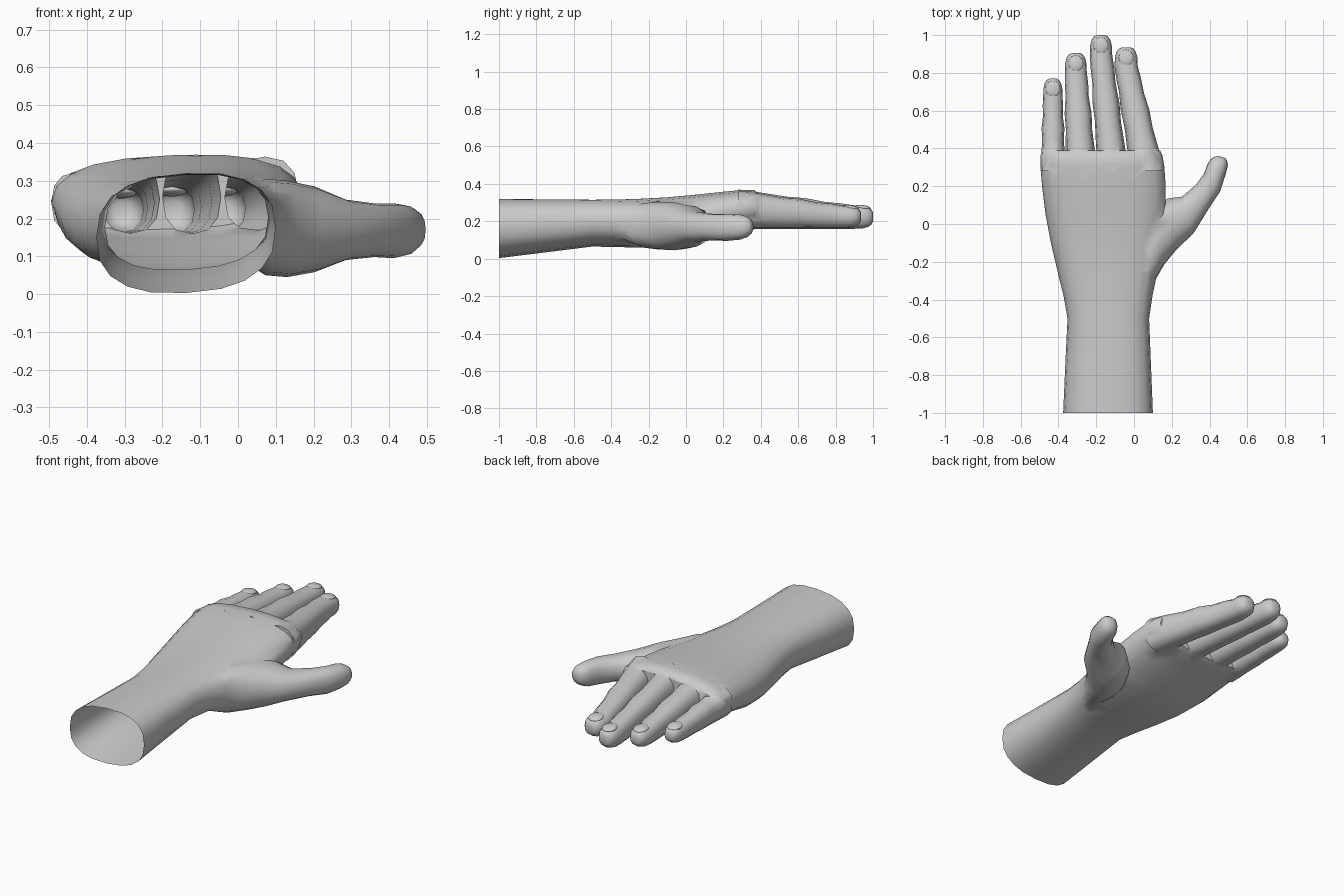
import bpy, bmesh
from math import sin, cos, pi, copysign
from mathutils import Vector

if "Cube" in bpy.data.objects:
    bpy.data.objects.remove(bpy.data.objects["Cube"])


def loft(name, stations, sides=16, power=2.4, roll=0.0):
    """Skin through rounded sections: (ax, ay, bx, by, z_low, z_high)."""
    bm = bmesh.new()
    rings = []
    for ax, ay, bx, by, lo, hi in stations:
        a, b = Vector((ax, ay, 0)), Vector((bx, by, 0))
        ring = []
        for i in range(sides):
            t = 2 * pi * i / sides
            u = copysign(abs(cos(t)) ** (2 / power), cos(t))
            v = copysign(abs(sin(t)) ** (2 / power), sin(t))
            p = (a + b) / 2 + (b - a) / 2 * u
            p.z = (lo + hi) / 2 + (hi - lo) / 2 * v + roll * u
            ring.append(bm.verts.new(p))
        rings.append(ring)
    for r, s in zip(rings, rings[1:]):
        for i in range(sides):
            j = (i + 1) % sides
            bm.faces.new((r[i], r[j], s[j], s[i]))
    bm.faces.new(rings[0])
    bm.faces.new(rings[-1])
    bmesh.ops.recalc_face_normals(bm, faces=bm.faces)
    me = bpy.data.meshes.new(name)
    bm.to_mesh(me)
    bm.free()
    ob = bpy.data.objects.new(name, me)
    bpy.context.collection.objects.link(ob)
    return ob


def finger(name, base, tip, y_tip, z_base, z_tip):
    """Tapering finger from inside the palm at y = 0.28 to a rounded tip."""
    y0, y1 = 0.28, y_tip - 0.10
    st = []
    for t, bulge in ((0, 0), (0.22, 0), (0.42, -0.003), (0.58, 0.003),
                     (0.75, -0.003), (0.88, 0.001), (1, 0)):
        y = y0 + (y1 - y0) * t
        m = lambda p, q: p + (q - p) * t
        st.append((m(base[0], tip[0]) - bulge, y, m(base[1], tip[1]) + bulge, y,
                   m(z_base[0], z_tip[0]), m(z_base[1], z_tip[1]) + bulge))
    cx, w = (tip[0] + tip[1]) / 2, (tip[1] - tip[0]) / 2
    cz, h = (z_tip[0] + z_tip[1]) / 2, (z_tip[1] - z_tip[0]) / 2
    for d, k in ((0.055, 0.97), (0.025, 0.84), (0.008, 0.64), (0, 0.38)):
        y = y_tip - d
        st.append((cx - w * k, y, cx + w * k, y, cz - h * k, cz + h * k))
    return loft(name, st, 12)


# forearm and palm in one skin
palm_rows = [(-1, -0.375, 0.10, 0.003, 0.32), (-0.75, -0.364, 0.09, 0.034, 0.317),
             (-0.5, -0.352, 0.08, 0.065, 0.315), (-0.38, -0.373, 0.098, 0.062, 0.316),
             (-0.25, -0.405, 0.125, 0.060, 0.320), (-0.1, -0.44, 0.15, 0.062, 0.328),
             (0.05, -0.468, 0.168, 0.080, 0.342), (0.2, -0.487, 0.168, 0.122, 0.358),
             (0.31, -0.495, 0.160, 0.148, 0.368), (0.365, -0.494, 0.150, 0.158, 0.366),
             (0.39, -0.480, 0.138, 0.172, 0.345)]
hand = loft("hand", [(l, y, r, y, lo, hi) for y, l, r, lo, hi in palm_rows],
            20, 2.5, 0.012)

# four fingers
fingers = [
    ("little_finger", (-0.494, -0.362), (-0.481, -0.378), 0.77, (0.160, 0.322), (0.170, 0.275)),
    ("ring_finger", (-0.362, -0.196), (-0.366, -0.250), 0.905, (0.160, 0.358), (0.165, 0.280)),
    ("middle_finger", (-0.192, -0.030), (-0.234, -0.116), 1.0, (0.160, 0.370), (0.160, 0.285)),
    ("index_finger", (-0.018, 0.160), (-0.103, 0.020), 0.935, (0.165, 0.364), (0.165, 0.285)),
]
parts = [finger(*f) for f in fingers]

# thumb and its mound
parts.append(loft("thumb", [
    (0.00, -0.12, 0.055, -0.40, 0.09, 0.28),
    (0.04, 0.00, 0.105, -0.31, 0.050, 0.305),
    (0.10, 0.09, 0.160, -0.215, 0.045, 0.300),
    (0.18, 0.135, 0.225, -0.135, 0.058, 0.285),
    (0.255, 0.145, 0.315, -0.05, 0.090, 0.250),
    (0.325, 0.205, 0.395, 0.08, 0.098, 0.240),
    (0.370, 0.265, 0.455, 0.17, 0.095, 0.240),
    (0.388, 0.315, 0.486, 0.265, 0.102, 0.236),
    (0.405, 0.342, 0.497, 0.310, 0.115, 0.226),
    (0.425, 0.356, 0.492, 0.338, 0.132, 0.210),
    (0.445, 0.360, 0.482, 0.350, 0.150, 0.192)], 16, 2.3))

# fuse everything into one skin
bpy.context.view_layer.objects.active = hand
hand.select_set(True)
for p in parts:
    mod = hand.modifiers.new("fuse", 'BOOLEAN')
    mod.operation = 'UNION'
    mod.solver = 'EXACT'
    mod.object = p
    bpy.ops.object.modifier_apply(modifier=mod.name)
    bpy.data.objects.remove(p)

# open the sleeve end of the forearm
bm = bmesh.new()
bm.from_mesh(hand.data)
caps = [f for f in bm.faces if all(v.co.y < -0.99 for v in f.verts)]
bmesh.ops.delete(bm, geom=caps, context='FACES_ONLY')
bm.to_mesh(hand.data)
bm.free()
bpy.ops.object.shade_smooth_by_angle(angle=0.9)


# nails: thin plates lying on the fingertips
def nail(name, loc, size, turn):
    bpy.ops.mesh.primitive_uv_sphere_add(segments=12, ring_count=8, location=loc, rotation=turn)
    ob = bpy.context.object
    ob.name = name
    ob.scale = size
    bpy.ops.object.shade_smooth()


for name, base, tip, y_tip, zb, zt in fingers:
    nail(name.replace("finger", "nail"), ((tip[0] + tip[1]) / 2, y_tip - 0.055, zt[1] - 0.012),
         (0.040, 0.044, 0.014), (-0.12, 0, 0))
